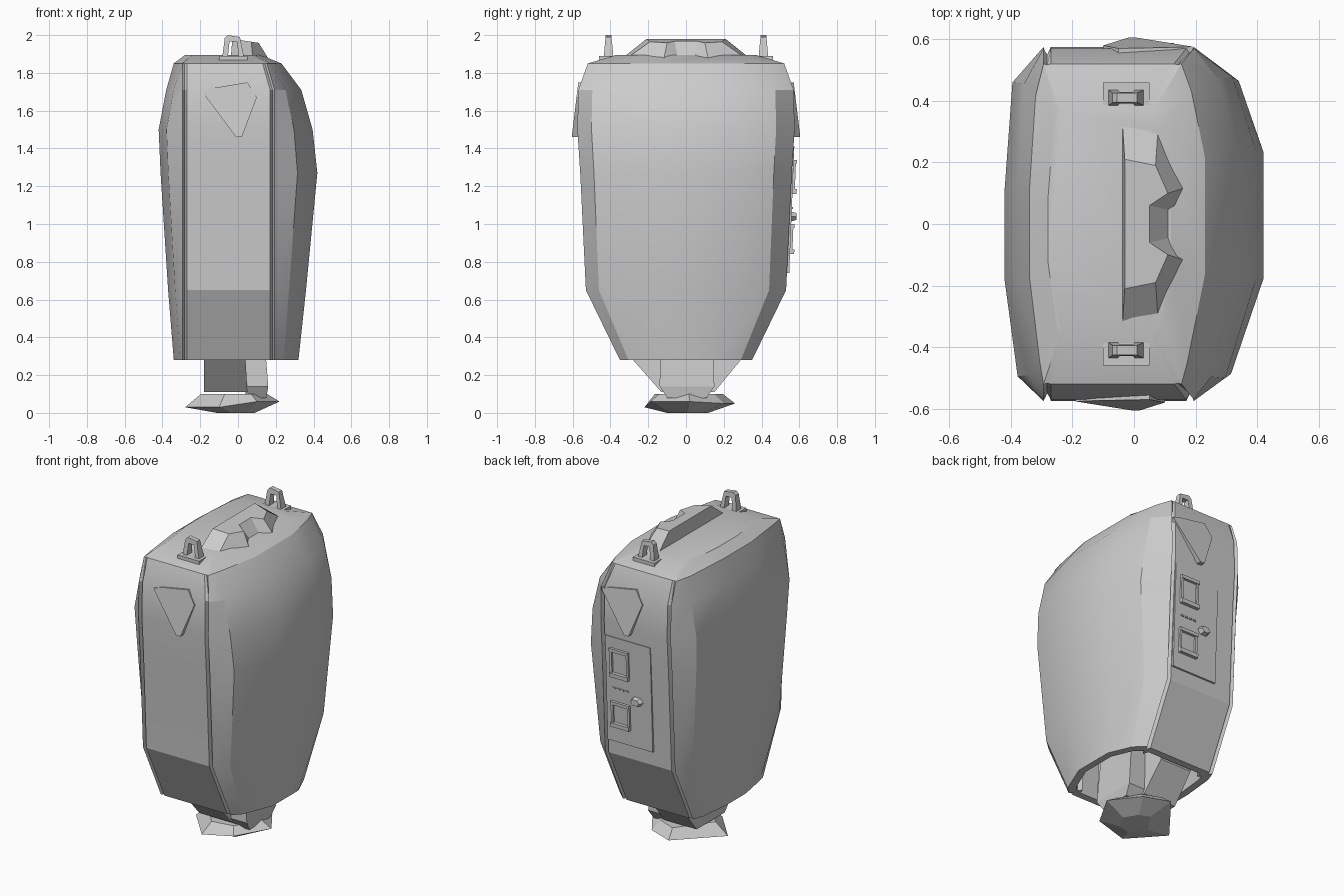
import bpy, bmesh, math
from mathutils import Vector

old = bpy.data.objects.get("Cube")
if old:
    bpy.data.objects.remove(old, do_unlink=True)

grey = bpy.data.materials.new("plain_grey")
grey.use_nodes = True
grey.diffuse_color = (0.6, 0.6, 0.6, 1)
grey.node_tree.nodes["Principled BSDF"].inputs["Base Color"].default_value = (0.6, 0.6, 0.6, 1)


def make(name, bm, smooth=0):
    bmesh.ops.recalc_face_normals(bm, faces=bm.faces)
    mesh = bpy.data.meshes.new(name)
    bm.to_mesh(mesh)
    bm.free()
    mesh.materials.append(grey)
    ob = bpy.data.objects.new(name, mesh)
    bpy.context.collection.objects.link(ob)
    if smooth:
        bpy.ops.object.select_all(action='DESELECT')
        ob.select_set(True)
        bpy.context.view_layer.objects.active = ob
        bpy.ops.object.shade_smooth_by_angle(angle=math.radians(smooth))
    return ob


def loft(name, rings, smooth=0):
    """Skin closed rings of equal length and cap both ends."""
    bm = bmesh.new()
    loops = [[bm.verts.new(p) for p in r] for r in rings]
    for a, b in zip(loops, loops[1:]):
        for i in range(len(a)):
            j = (i + 1) % len(a)
            bm.faces.new((a[i], a[j], b[j], b[i]))
    bm.faces.new(loops[0])
    bm.faces.new(loops[-1])
    return make(name, bm, smooth)


def box(name, x, y, z):
    def ring(h):
        return [(x[0], y[0], h), (x[1], y[0], h), (x[1], y[1], h), (x[0], y[1], h)]
    return loft(name, [ring(z[0]), ring(z[1])])


def at(points, z, s=1):
    return [(px * s, py * s, z) for px, py in points]


# Body: horizontal sections, with a groove either side of the centre panel
def section(z, L, R, Y, w=0.17, p=-0.27, n=0.04, s=1):
    g = 0.012
    front = [(p - 2 * g, -Y), (p - g, n - Y), (p, -Y), (w, -Y), (w + g, n - Y), (w + 2 * g, -Y)]
    back = [(x, -y) for x, y in reversed(front)]
    left = [(max(0.75 * R, w + 0.04), -0.87 * Y), (R, -0.32 * Y),
            (R, 0.42 * Y), (max(0.81 * R, w + 0.04), 0.83 * Y)]
    right = [(0.94 * L, 0.8 * Y), (L, 0.2 * Y), (L, -0.32 * Y), (0.9 * L, -0.86 * Y)]
    return at(front + left + back + right, z, s)


loft("body_shell", [
    section(0.52, -0.34, 0.32, 0.35, s=0.87),
    section(0.28, -0.34, 0.32, 0.35, s=0.87),
    section(0.28, -0.34, 0.32, 0.35),
    section(0.65, -0.37, 0.36, 0.53),
    section(1.27, -0.41, 0.42, 0.56),
    section(1.50, -0.42, 0.395, 0.575),
    section(1.71, -0.38, 0.335, 0.57, n=0.02),
    section(1.85, -0.34, 0.23, 0.52, 0.13, n=0.003),
    section(1.895, -0.28, 0.12, 0.37, 0.04, -0.22, 0.002)], 22)

# Raised ridge on top, notched on its outer side
half = [(-0.04, -0.36), (0.08, -0.34), (0.17, -0.12), (0.14, -0.04)]
foot = half + [(x, -y) for x, y in reversed(half)]
half = [(-0.03, -0.21), (0.07, -0.19), (0.11, -0.1), (0.05, -0.06)]
crest = half + [(x, -y) for x, y in reversed(half)]
loft("top_ridge", [at(foot, 1.86), [(x, y, 1.98 - 0.15 * (x + 0.03)) for x, y in crest]])

# Front and back: carrying loops and wedge shields
for side, label in ((-1, "front"), (1, "back")):
    y = 0.41 * side
    outer = [(-0.085, 1.87), (-0.07, 1.985), (-0.055, 2.0), (0.01, 1.99), (0.035, 1.87)]
    inner = [(0.005, 1.87), (-0.005, 1.965), (-0.045, 1.965), (-0.055, 1.87)]
    arch = outer + inner
    loft(label + "_loop", [[(x, y + d * (1 + (2 - z) * 6), z) for x, z in arch] for d in (-0.015, 0.015)])
    box(label + "_loop_foot", (-0.1, 0.05), (y - 0.05, y + 0.05), (1.85, 1.89))

    shield = [(-0.19, 1.70), (-0.13, 1.72), (0.05, 1.75), (0.1, 1.67), (0.02, 1.46), (-0.01, 1.46)]
    loft(label + "_shield", [[(-side * x, side * 0.54, z) for x, z in shield],
                             [(-side * x, side * (0.605 - 0.12 * (z - 1.46)), z) for x, z in shield]])

# Back control panel: plate, frames, slits and knob
def y_back(z):
    return 0.535 + 0.04 * (z - 0.65)


def panel(name, x0, x1, z0, z1, d):
    c = [(x0, z0), (x1, z0), (x1, z1), (x0, z1)]
    loft(name, [[(x, y_back(z) + e, z) for x, z in c] for e in (-0.02, d)])


panel("control_plate", -0.15, 0.165, 0.74, 1.41, 0.008)
for name, z0, z1 in (("upper_frame", 1.16, 1.34), ("lower_frame", 0.84, 1.0)):
    panel(name + "_top", 0.0, 0.13, z1 - 0.02, z1, 0.025)
    panel(name + "_bottom", 0.0, 0.13, z0, z0 + 0.025, 0.03)
    panel(name + "_left", 0.115, 0.13, z0, z1, 0.02)
    panel(name + "_right", 0.0, 0.015, z0, z1, 0.02)
for i in range(4):
    panel("slit_%d" % i, 0.01 + 0.03 * i, 0.03 + 0.03 * i, 1.08, 1.09, 0.014)
knob = [(-0.05 + 0.05 * math.cos(a), 1.04 + 0.035 * math.sin(a)) for a in
        [i * math.tau / 6 for i in range(6)]]
loft("knob", [[(-0.05 + (x + 0.05) * s, y_back(1.04) + d, 1.04 + (z - 1.04) * s) for x, z in knob]
              for s, d in ((1, -0.01), (0.6, 0.035))])

# Neck: tapering funnel inside the skirt and the flap beside it
def block(x0, x1, y0, y1, z):
    return [(x0, y0, z), (x1, y0, z), (x1, y1, z), (x0, y1, z)]


loft("neck_funnel", [block(-0.16, 0.03, -0.28, 0.28, 0.53), block(-0.18, 0.04, -0.28, 0.29, 0.28),
                     block(-0.18, 0.05, -0.13, 0.15, 0.11)])
loft("neck_flap", [block(0.04, 0.13, -0.13, 0.14, 0.53), block(0.04, 0.16, -0.14, 0.15, 0.14),
                   block(0.04, 0.15, -0.1, 0.11, 0.08)])

# Foot pad: faceted disc
rim = [(-0.28, -0.02, 0.03), (-0.1, -0.22, 0.03), (0.1, -0.19, 0.06),
       (0.22, 0.02, 0.06), (0.1, 0.2, 0.05), (-0.06, 0.26, 0.05)]
loft("foot_pad", [[(x * 0.4, y * 0.45, 0.0) for x, y, z in rim], rim,
                  [(x * 0.7, y * 0.75, 0.1) for x, y, z in rim]])
